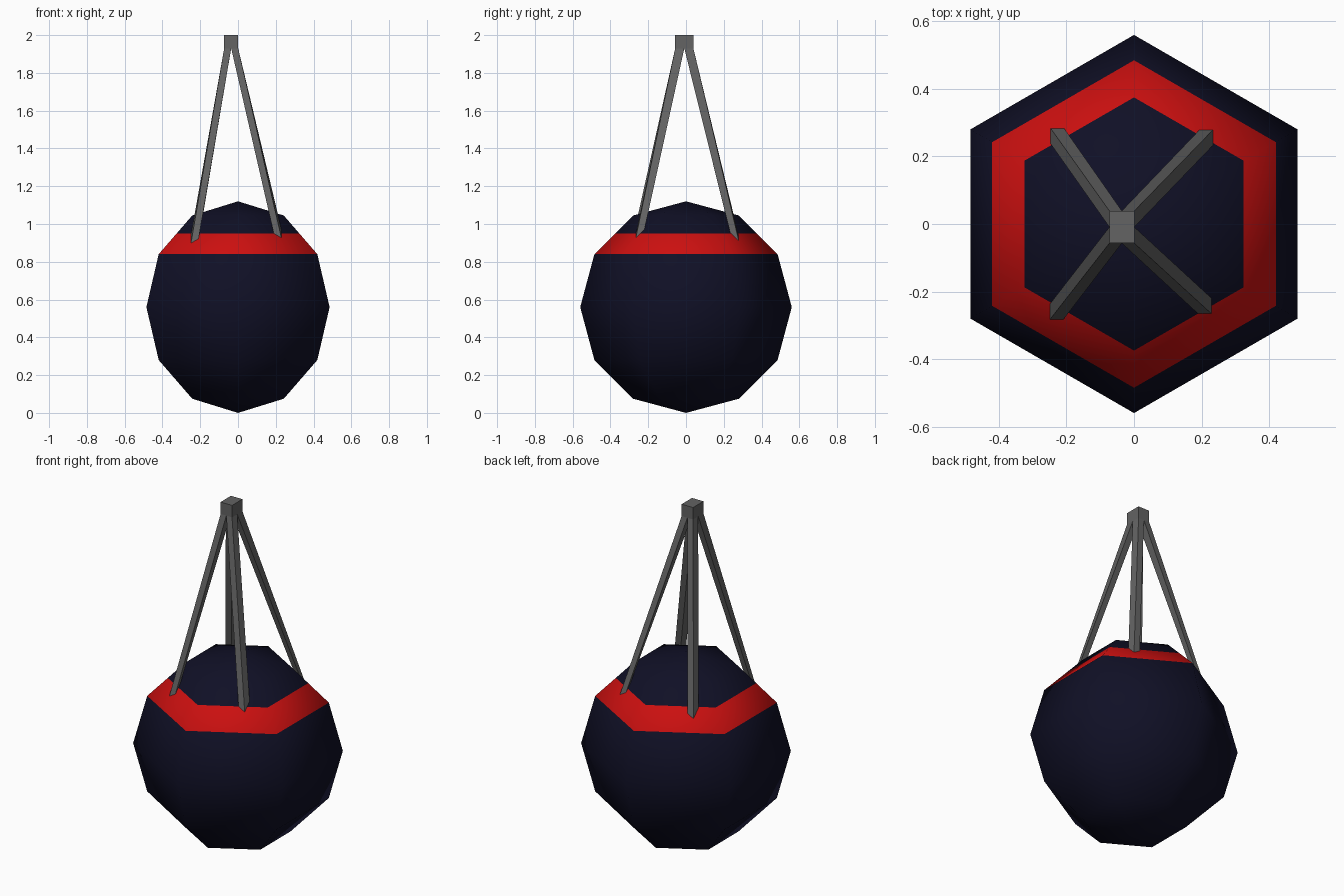
import bpy, bmesh, math
from mathutils import Vector, Matrix

cube = bpy.data.objects.get("Cube")
if cube:
    bpy.data.objects.remove(cube, do_unlink=True)


def material(name, colour):
    mat = bpy.data.materials.new(name)
    mat.use_nodes = True
    mat.diffuse_color = (*colour, 1)
    mat.node_tree.nodes["Principled BSDF"].inputs["Base Color"].default_value = (*colour, 1)
    return mat


def add_object(name, bm, mats, smooth=False):
    bmesh.ops.recalc_face_normals(bm, faces=bm.faces)
    for face in bm.faces:
        face.smooth = smooth
    mesh = bpy.data.meshes.new(name)
    bm.to_mesh(mesh)
    bm.free()
    for mat in mats:
        mesh.materials.append(mat)
    obj = bpy.data.objects.new(name, mesh)
    bpy.context.collection.objects.link(obj)
    return obj


navy = material("dark navy", (0.005, 0.005, 0.019))
red = material("red", (0.6, 0.005, 0.005))
grey = material("grey", (0.125, 0.125, 0.125))

# Six-sided smooth ball with a red band cut into its upper slope
R = 0.56
BAND_LOW, BAND_HIGH = 0.84, 0.95
bm = bmesh.new()
bmesh.ops.create_uvsphere(bm, u_segments=6, v_segments=6, radius=R,
                          matrix=Matrix.Translation((0, 0, R)) @ Matrix.Rotation(math.pi / 6, 4, "Z"))
# Turn the ball so that two corners lie on the y axis
if max(v.co.y for v in bm.verts) < R - 0.01:
    bmesh.ops.rotate(bm, verts=bm.verts, cent=(0, 0, 0), matrix=Matrix.Rotation(math.pi / 6, 3, "Z"))
bmesh.ops.bisect_plane(bm, geom=bm.verts[:] + bm.edges[:] + bm.faces[:],
                       plane_co=(0, 0, BAND_HIGH), plane_no=(0, 0, 1))
for face in bm.faces:
    face.material_index = int(BAND_LOW < face.calc_center_median().z < BAND_HIGH)
add_object("ball", bm, [navy, red], smooth=True)


# Height of the ball's upper slope at a point
def slope_height(x, y):
    off = math.atan2(y, x) % (math.pi / 3)
    off = min(off, math.pi / 3 - off)
    spread = math.hypot(x, y) * math.cos(off) / math.cos(math.pi / 6)
    return R * (1 + math.sin(math.pi / 6) + math.cos(math.pi / 6)) - spread


# Small block where the four straps meet
hub = Vector((-0.036, -0.009, 1.965))
half = Vector((0.037, 0.048, 0.035))
bm = bmesh.new()
bmesh.ops.create_cube(bm, size=2, matrix=Matrix.Translation(hub) @ Matrix.Diagonal((*half, 1)))
add_object("hub", bm, [grey])

# Each strap runs from a quarter of the block down to the ball
straps = {
    "front_left_strap": (0.231, -0.267), "front_right_strap": (-0.25, -0.284),
    "back_left_strap": (0.236, 0.281), "back_right_strap": (-0.248, 0.285),
}
for name, (tip_x, tip_y) in straps.items():
    sx, sy = math.copysign(1, tip_x), math.copysign(1, tip_y)
    bm = bmesh.new()
    top, bottom = [], []
    for u, v in ((0, 0), (1, 0), (1, 1), (0, 1)):
        top.append(bm.verts.new((hub.x + u * sx * half.x, hub.y + v * sy * half.y, hub.z - half.z)))
        x = tip_x - (1 - u) * sx * 0.04
        y = tip_y - (1 - v) * sy * 0.046
        bottom.append(bm.verts.new((x, y, slope_height(x, y) - 0.005)))
    bm.faces.new(top)
    bm.faces.new(bottom)
    for i in range(4):
        j = (i + 1) % 4
        bm.faces.new((top[i], top[j], bottom[j], bottom[i]))
    add_object(name, bm, [grey])
